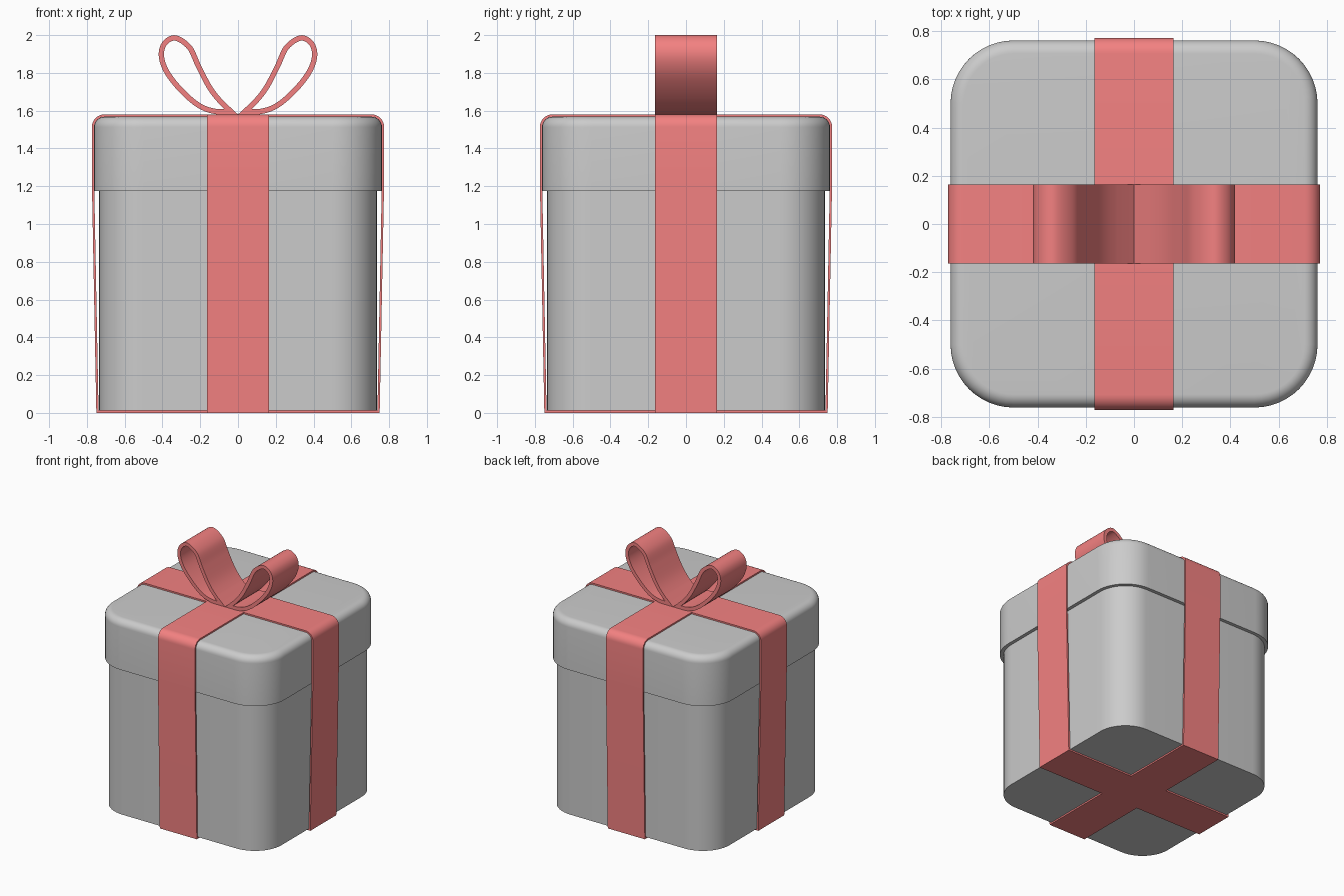
import bpy, bmesh, math
from mathutils import Vector

if "Cube" in bpy.data.objects:
    bpy.data.objects.remove(bpy.data.objects["Cube"])

red = bpy.data.materials.new("ribbon_red")
red.diffuse_color = (0.9, 0.22, 0.22, 1)
red.use_nodes = True
red.node_tree.nodes["Principled BSDF"].inputs["Base Color"].default_value = red.diffuse_color


def finish(name, bm, mat=None):
    bmesh.ops.recalc_face_normals(bm, faces=bm.faces)
    me = bpy.data.meshes.new(name)
    bm.to_mesh(me)
    bm.free()
    ob = bpy.data.objects.new(name, me)
    bpy.context.collection.objects.link(ob)
    if mat:
        me.materials.append(mat)
    bpy.ops.object.select_all(action='DESELECT')
    ob.select_set(True)
    bpy.context.view_layer.objects.active = ob
    bpy.ops.object.shade_smooth_by_angle(angle=math.radians(35))
    return ob


def rounded_box(name, levels, steps=12):
    """Stack of rounded squares; each level is (half size, corner radius, z)."""
    bm = bmesh.new()
    rings = []
    for half, r, z in levels:
        ring = []
        for q in range(4):
            mid = math.pi / 4 + q * math.pi / 2
            cx = math.copysign(half - r, math.cos(mid))
            cy = math.copysign(half - r, math.sin(mid))
            for i in range(steps + 1):
                a = (q + i / steps) * math.pi / 2
                ring.append(bm.verts.new((cx + r * math.cos(a), cy + r * math.sin(a), z)))
        rings.append(ring)
    n = len(rings[0])
    for a, b in zip(rings, rings[1:]):
        for i in range(n):
            j = (i + 1) % n
            bm.faces.new((a[i], a[j], b[j], b[i]))
    bm.faces.new(rings[0])
    bm.faces.new(rings[-1])
    return finish(name, bm)


def inset(pts, t):
    """Offset a closed outline inwards by t with mitred corners."""
    area = sum(p.x * q.y - q.x * p.y for p, q in zip(pts, pts[1:] + pts[:1]))
    s = 1 if area > 0 else -1
    out = []
    for i, p in enumerate(pts):
        d1 = (p - pts[i - 1]).normalized()
        d2 = (pts[(i + 1) % len(pts)] - p).normalized()
        n1, n2 = Vector((-d1.y, d1.x)) * s, Vector((-d2.y, d2.x)) * s
        m = (n1 + n2).normalized()
        out.append(p + m * (t / max(m.dot(n1), 0.2)))
    return out


def band(name, outline, t, half_width, along_x=True):
    """Closed ribbon loop with thickness t."""
    bm = bmesh.new()

    def row(pts, w):
        return [bm.verts.new((p.x, w, p.y) if along_x else (w, p.x, p.y)) for p in pts]

    inner = inset(outline, t)
    rows = [row(outline, -half_width), row(outline, half_width),
            row(inner, half_width), row(inner, -half_width)]
    n = len(outline)
    for k in range(4):
        a, b = rows[k], rows[(k + 1) % 4]
        for i in range(n):
            j = (i + 1) % n
            bm.faces.new((a[i], a[j], b[j], b[i]))
    return finish(name, bm, red)


def smooth_path(pts, steps=7):
    """Catmull-Rom through the points, straight on the first and last span."""
    out = [pts[0]]
    for i in range(1, len(pts) - 2):
        a, b, c, d = pts[i - 1:i + 3]
        for k in range(steps):
            u = k / steps
            out.append(0.5 * (2 * b + (c - a) * u + (2 * a - 5 * b + 4 * c - d) * u ** 2
                              + (3 * b - a - 3 * c + d) * u ** 3))
    out.append(pts[-2])
    return out


# Box body
rounded_box("box_body", [(0.735, 0.235, 0.012), (0.735, 0.235, 1.20)])

# Lid with rounded top edge
R = 0.055
lid = [(0.762, 0.262, 1.175)]
for i in range(9):
    a = i / 8 * math.pi / 2
    d = R * (1 - math.cos(a))
    lid.append((0.762 - d, 0.262 - d, 1.568 - R + R * math.sin(a)))
rounded_box("lid", lid)

# Two ribbons wrapped around the box
side = [Vector((0.75, 0)), Vector((0.773, 1.19))]
for i in range(9):
    a = i / 8 * math.pi / 2
    side.append(Vector((0.708 + 0.065 * math.cos(a), 1.515 + 0.065 * math.sin(a))))
wrap = side + [Vector((-p.x, p.y)) for p in reversed(side)]
band("ribbon_left_right", wrap, 0.012, 0.163)
band("ribbon_front_back", wrap, 0.012, 0.163, along_x=False)

# Bow loops
loop = [(0, 1.58), (0.07, 1.645), (0.135, 1.725), (0.196, 1.84), (0.247, 1.945),
        (0.33, 1.999), (0.397, 1.968), (0.42, 1.894), (0.39, 1.80), (0.31, 1.697),
        (0.21, 1.613), (0.11, 1.58), (0, 1.58)]
for name, sx in (("bow_loop_right", 1), ("bow_loop_left", -1)):
    band(name, smooth_path([Vector((x * sx, z)) for x, z in loop]), 0.028, 0.163)
